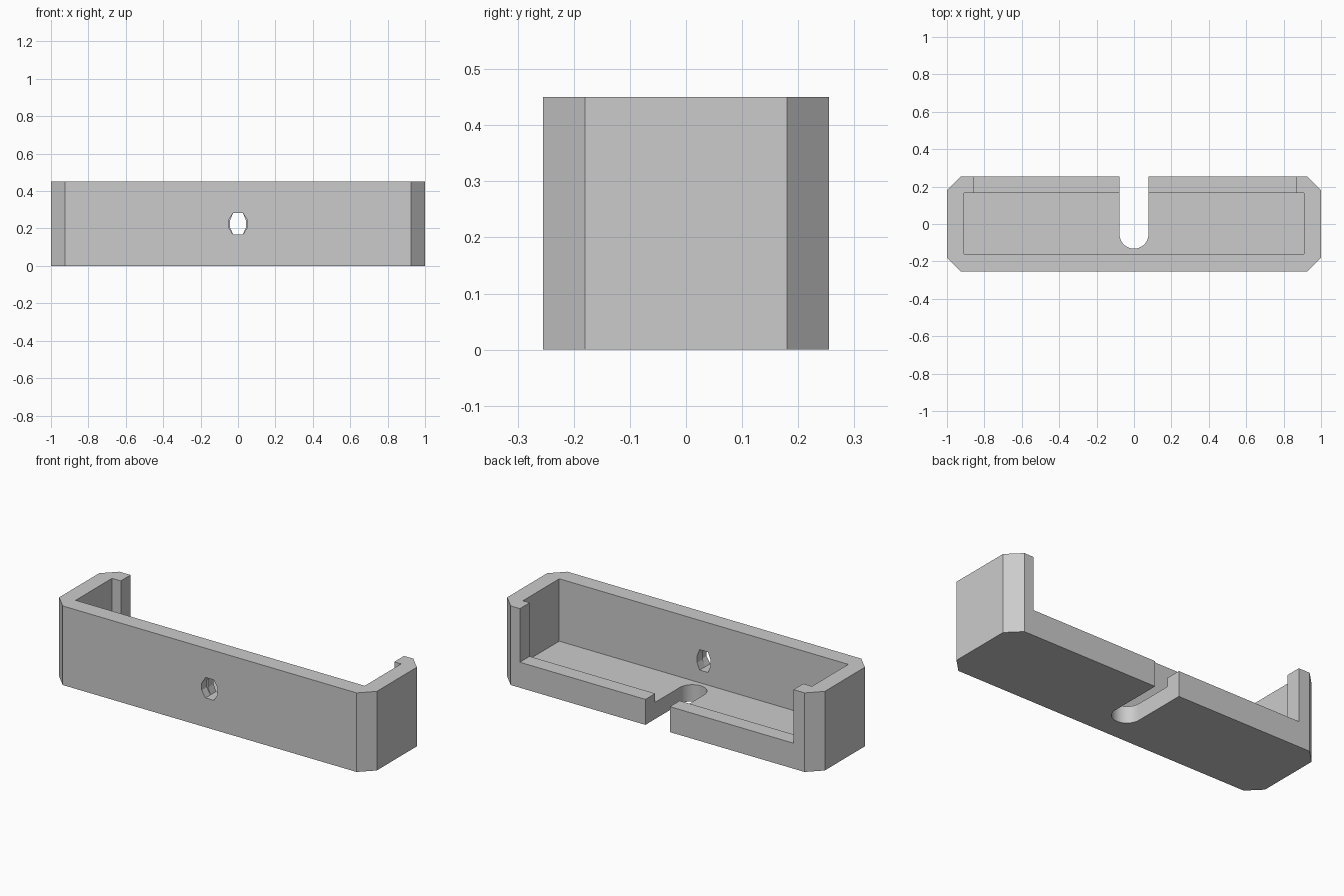
import bpy
import bmesh
from math import cos, sin, pi
from mathutils import Vector

old = bpy.data.objects.get("Cube")
if old:
    bpy.data.objects.remove(old, do_unlink=True)

LENGTH, DEPTH, HEIGHT = 2.0, 0.51, 0.45
CHAMFER, FLOOR, SILL = 0.075, 0.095, 0.145

grey = bpy.data.materials.new("light grey")
grey.use_nodes = True
colour = (0.6, 0.6, 0.6, 1)
grey.diffuse_color = colour
grey.node_tree.nodes["Principled BSDF"].inputs["Base Color"].default_value = colour


def prism(name, outline, direction):
    """Extrude a closed outline of 3D points along a direction."""
    bm = bmesh.new()
    face = bm.faces.new([bm.verts.new(p) for p in outline])
    top = bmesh.ops.extrude_face_region(bm, geom=[face])["geom"]
    moved = [v for v in top if isinstance(v, bmesh.types.BMVert)]
    bmesh.ops.translate(bm, verts=moved, vec=Vector(direction))
    bmesh.ops.recalc_face_normals(bm, faces=bm.faces)
    mesh = bpy.data.meshes.new(name)
    bm.to_mesh(mesh)
    bm.free()
    mesh.materials.append(grey)
    obj = bpy.data.objects.new(name, mesh)
    bpy.context.collection.objects.link(obj)
    return obj


def block(name, x0, x1, y0, y1, z0, z1):
    base = [(x0, y0, z0), (x1, y0, z0), (x1, y1, z0), (x0, y1, z0)]
    return prism(name, base, (0, 0, z1 - z0))


def hole(name, half_width, y0, y1):
    """Eight-sided passage through the front wall."""
    half_height, flat, side = 0.058, 0.026, 0.02
    quarter = [(half_width, side), (flat, half_height)]
    pts = quarter + [(-x, z) for x, z in reversed(quarter)]
    pts += [(-x, -z) for x, z in pts]
    return prism(name, [(x, y0, z + HEIGHT / 2) for x, z in pts], (0, y1 - y0, 0))


# Tray body with chamfered upright corners
hx, hy = LENGTH / 2, DEPTH / 2
corner = [(hx, hy - CHAMFER), (hx - CHAMFER, hy)]
half = corner + [(-x, y) for x, y in reversed(corner)]
outline = half + [(-x, -y) for x, y in half]
body = prism("tray_body", [(x, y, 0) for x, y in outline], (0, 0, HEIGHT))

# Rounded cable slot outline, open at the back
radius, centre = 0.077, -0.055
slot = [(-radius, 0.5, -0.1)]
slot += [(radius * cos(pi + pi * i / 24), centre + radius * sin(pi + pi * i / 24), -0.1)
         for i in range(25)]
slot.append((radius, 0.5, -0.1))

cutters = [
    block("cavity_cutter", -0.91, 0.91, -0.16, 0.167, FLOOR, 0.7),
    block("back_opening_cutter", -0.855, 0.867, 0.1, 0.5, SILL, 0.8),
    prism("slot_cutter", slot, (0, 0, 1)),
    hole("front_hole_cutter", 0.05, -0.4, -0.21),
    hole("hole_neck_cutter", 0.042, -0.25, -0.1),
]

# Cut each opening and bake the result into the body
bpy.context.view_layer.objects.active = body
for cutter in cutters:
    cutter.hide_render = True
    mod = body.modifiers.new(cutter.name, "BOOLEAN")
    mod.operation = "DIFFERENCE"
    mod.solver = "EXACT"
    mod.object = cutter
    bpy.ops.object.modifier_apply(modifier=mod.name)
    bpy.data.objects.remove(cutter, do_unlink=True)

# Smooth only the rounded slot end
bpy.ops.object.select_all(action="DESELECT")
body.select_set(True)
bpy.ops.object.shade_smooth_by_angle(angle=pi / 9)
